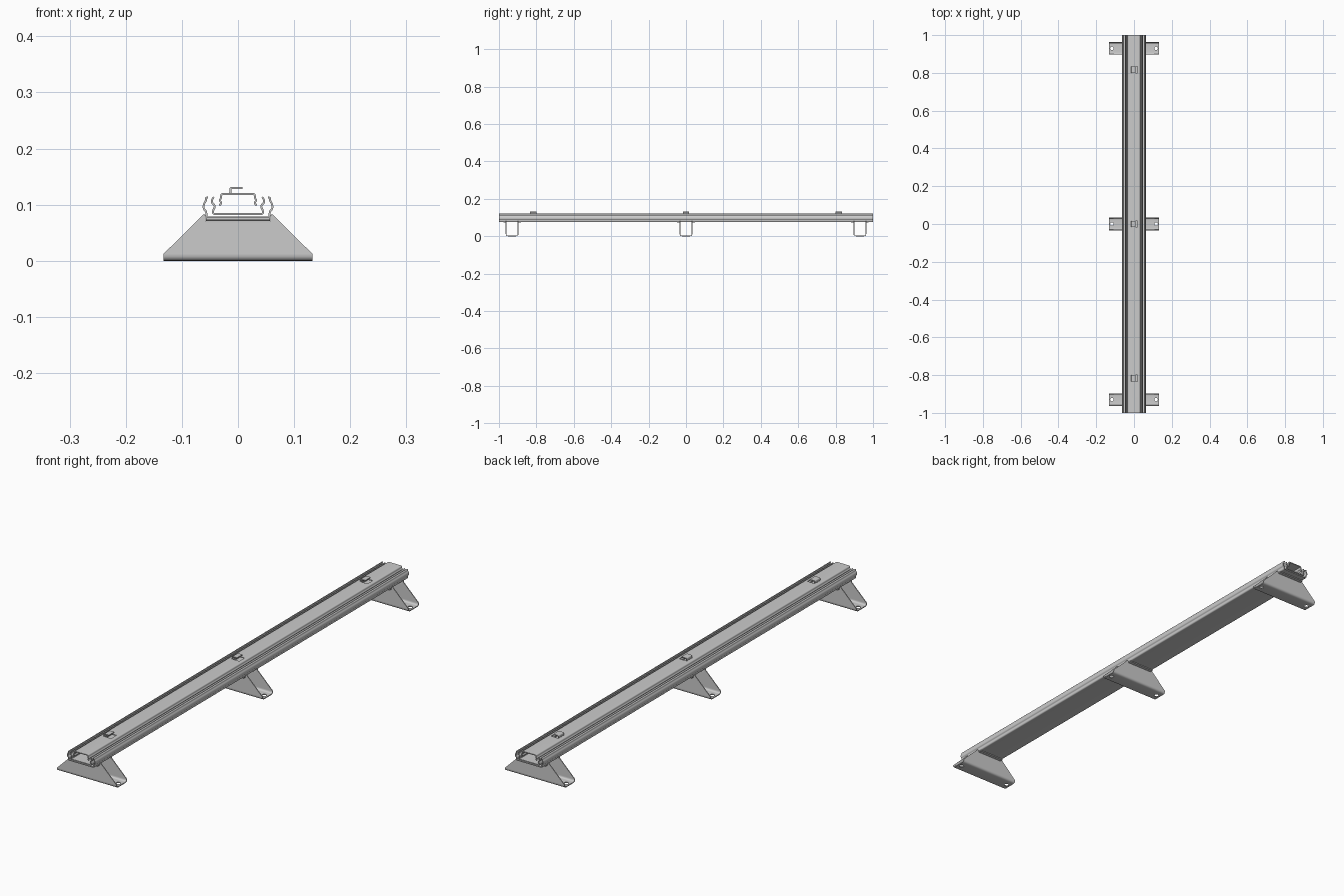
import bpy, bmesh, math
from mathutils import Vector

if "Cube" in bpy.data.objects:
    bpy.data.objects.remove(bpy.data.objects["Cube"])


def rounded(pts, r, seg=4):
    """Polyline with every inner corner filleted by a small curve."""
    P = [Vector(p) for p in pts]
    out = [P[0]]
    for a, b, c in zip(P, P[1:], P[2:]):
        d = min(r, (a - b).length * .48, (c - b).length * .48)
        s, e = b + (a - b).normalized() * d, b + (c - b).normalized() * d
        for i in range(seg + 1):
            t = i / seg
            out.append(s * (1 - t) ** 2 + b * 2 * t * (1 - t) + e * t * t)
    return out + [P[-1]]


def finish(name, bm, thick, cutters=()):
    bmesh.ops.remove_doubles(bm, verts=bm.verts, dist=1e-5)
    bmesh.ops.recalc_face_normals(bm, faces=bm.faces)
    me = bpy.data.meshes.new(name)
    bm.to_mesh(me)
    bm.free()
    ob = bpy.data.objects.new(name, me)
    bpy.context.collection.objects.link(ob)
    bpy.ops.object.select_all(action='DESELECT')
    bpy.context.view_layer.objects.active = ob
    ob.select_set(True)
    m = ob.modifiers.new("sheet", 'SOLIDIFY')
    m.thickness = thick
    m.offset = 0
    m.use_even_offset = True
    bpy.ops.object.modifier_apply(modifier=m.name)
    for c in cutters:
        m = ob.modifiers.new("cut", 'BOOLEAN')
        m.operation = 'DIFFERENCE'
        m.solver = 'EXACT'
        m.object = c
        bpy.ops.object.modifier_apply(modifier=m.name)
    for c in cutters:
        bpy.data.objects.remove(c)
    ob.select_set(True)
    bpy.context.view_layer.objects.active = ob
    bpy.ops.object.shade_smooth_by_angle(angle=math.radians(35))
    return ob


def strip(name, pts, y0, y1, thick, cutters=()):
    """Sheet strip: x-z profile swept along y."""
    bm = bmesh.new()
    rows = [[bm.verts.new((p.x, y, p.y)) for p in pts] for y in (y0, y1)]
    for i in range(len(pts) - 1):
        bm.faces.new((rows[0][i], rows[0][i + 1], rows[1][i + 1], rows[1][i]))
    return finish(name, bm, thick, cutters)


def channel(half):
    """Mirror a right-hand half profile about x = 0."""
    return [(-x, z) for x, z in reversed(half)] + half


def box(loc, size):
    bpy.ops.mesh.primitive_cube_add(size=1, location=loc)
    ob = bpy.context.object
    ob.scale = size
    ob.hide_render = True
    return ob


T = .0034
TAB_Y = (-.817, 0, .817)

# three nested rails
outer = channel([(.0565, .0775), (.0565, .088), (.0612, .092),
                 (.0612, .101), (.0570, .107), (.0570, .1125), (.0535, .1125)])
strip("outer_rail", rounded(outer, .004), -1, 1, T)
middle = channel([(.0445, .0835), (.0445, .0900), (.0415, .0945),
                  (.0415, .0985), (.0465, .1035), (.0465, .1090), (.0430, .1135)])
strip("middle_rail", rounded(middle, .004), -1, 1, T)
inner = channel([(.0300, .1190), (.0300, .1115), (.0335, .1075),
                 (.0290, .1035), (.0330, .0985)])
# keep the top flat: reorder halves so the top web joins left and right
strip("inner_rail", rounded(inner, .004), -1, 1, T,
      [box((.003, y, .119), (.03, .034, .02)) for y in TAB_Y])

# bent tabs on the inner rail
for i, y in enumerate(TAB_Y):
    tab = rounded([(-.016, .1195), (-.0135, .1195), (-.0135, .1300), (.008, .1300)], .003)
    strip(f"tab_{i + 1}", tab, y - .017, y + .017, T)

# mounting brackets: U-section with sloped walls, top flanges and ears
W, N = .032, .057


def half_x(z):
    return .133 if z < .012 else .133 - (z - .012) * 1.015


def bracket(name, yc):
    side = rounded([(0, .0018), (W, .0018), (W, .066)], .010, 5)
    lip = rounded([(W, .066), (W, .0740), (W + .015, .0740)], .007, 5)
    bm = bmesh.new()

    def row(s, p, xs):
        return [bm.verts.new((x, yc + s * p.x, p.y)) for x in xs]

    def join(a, b):
        for k in range(len(a) - 1):
            bm.faces.new((a[k], a[k + 1], b[k + 1], b[k]))

    for s in (-1, 1):
        rows = []
        for p in side:
            h = half_x(p.y)
            if p is side[-1]:
                rows.append(row(s, Vector((W, .012)), (-.133, -N, N, .133)))
            rows.append(row(s, p, (-h, -N, N, h)))
        for a, b in zip(rows, rows[1:]):
            join(a, b)
        rows = [row(s, p, (-N, N)) for p in lip]
        for a, b in zip(rows, rows[1:]):
            join(a, b)
        for e in (-1, 1):
            a = row(s, Vector((W, .066)), (e * N, e * half_x(.066)))
            b = row(s, Vector((W, .082)), (e * (N + .0015), e * half_x(.082)))
            join(a, b)
    holes = []
    for e in (-1, 1):
        bpy.ops.mesh.primitive_cylinder_add(vertices=24, radius=.009, depth=.03,
                                            location=(e * .117, yc, 0))
        holes.append(bpy.context.object)
    finish(name, bm, .0036, holes)


for label, y in (("front", -.93), ("middle", 0), ("rear", .93)):
    bracket(label + "_bracket", y)
